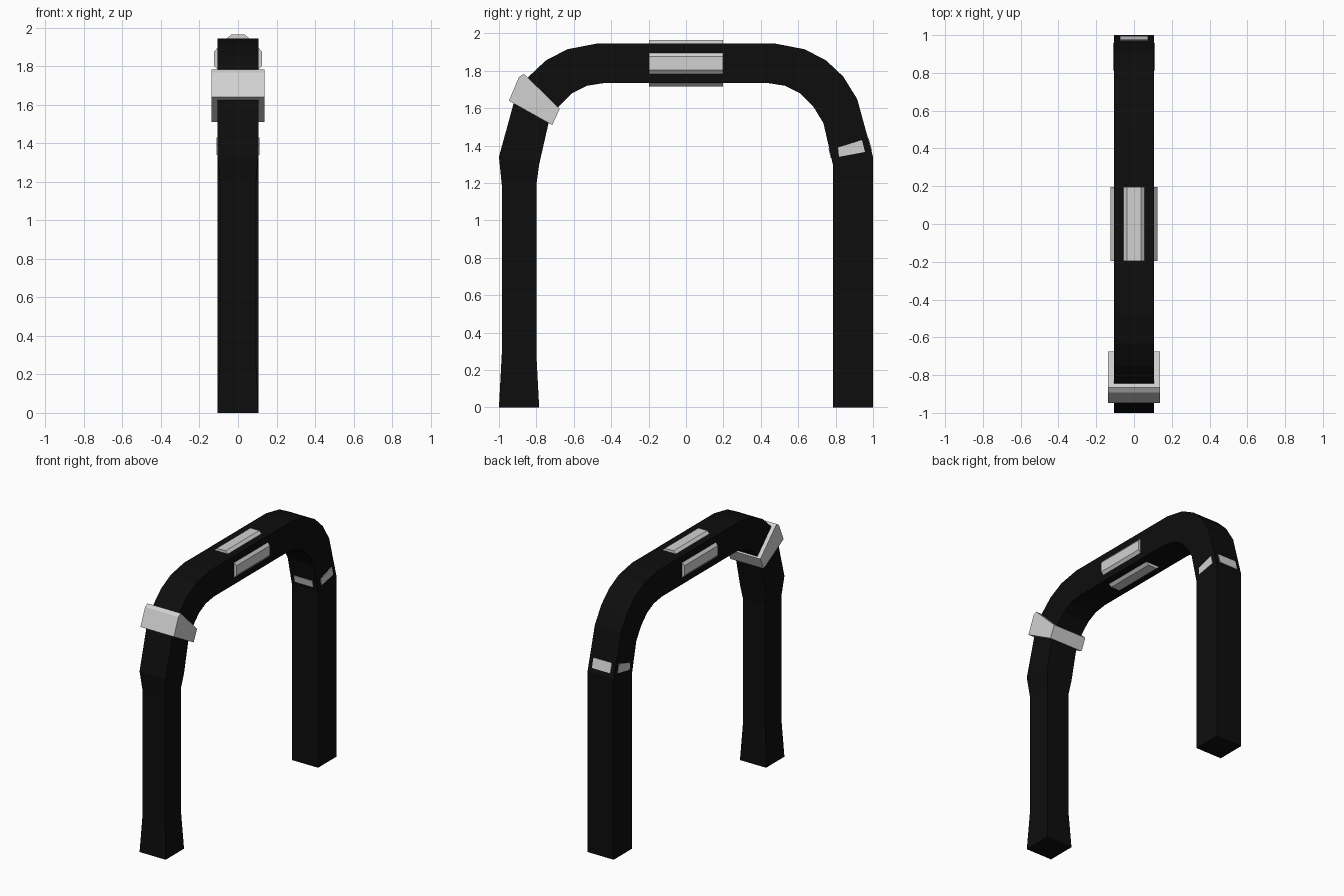
import bpy, bmesh
from mathutils import Vector

if "Cube" in bpy.data.objects:
    bpy.data.objects.remove(bpy.data.objects["Cube"])


def material(name, v):
    m = bpy.data.materials.new(name)
    m.diffuse_color = (v, v, v, 1)
    m.use_nodes = True
    m.node_tree.nodes["Principled BSDF"].inputs["Base Color"].default_value = m.diffuse_color
    return m


BLACK = material("black plastic", 0.004)
GREY = material("light grey", 0.64)


def finish(name, bm, mat):
    bmesh.ops.recalc_face_normals(bm, faces=bm.faces)
    me = bpy.data.meshes.new(name)
    bm.to_mesh(me)
    bm.free()
    me.materials.append(mat)
    ob = bpy.data.objects.new(name, me)
    bpy.context.collection.objects.link(ob)
    return ob


def loft(name, rings, mat):
    """Skin a list of equal-length point loops and cap both ends."""
    bm = bmesh.new()
    loops = [[bm.verts.new(p) for p in r] for r in rings]
    n = len(loops[0])
    for a, b in zip(loops, loops[1:]):
        for i in range(n):
            j = (i + 1) % n
            bm.faces.new((a[i], a[j], b[j], b[i]))
    bm.faces.new(loops[0])
    bm.faces.new(loops[-1])
    return finish(name, bm, mat)


def plate(name, quad, normal, t=0.004):
    """Thin plate lying on the surface."""
    n = Vector(normal).normalized() * t
    quad = [Vector(p) for p in quad]
    return loft(name, [[p - n for p in quad], [p + n for p in quad]], GREY)


# Arch: square tube, sections given as outer y, outer z, inner y, inner z
W = 0.107
bend = [(1.0, 1.34, .785, 1.30), (.915, 1.65, .735, 1.52), (.84, 1.77, .68, 1.61),
        (.75, 1.855, .61, 1.68), (.635, 1.915, .53, 1.72), (.48, 1.945, .435, 1.735),
        (.31, 1.945, .31, 1.735)]
grip = [(1.0, 0, .785, 0, W), (.985, .285, .80, .285, .092), (.985, 1.19, .80, 1.19, .092)]


def section(s, side, w=W):
    oy, oz, iy, iz = s[:4]
    return [(-w, side * oy, oz), (w, side * oy, oz), (w, side * iy, iz), (-w, side * iy, iz)]


rings = [section(s, -1, s[4]) for s in grip]          # narrowed front leg
rings += [section(s, -1) for s in bend]
rings += [section(s, 1) for s in reversed(bend)]
rings += [section((1.0, 0, .785, 0), 1)]              # straight back leg
loft("arch_tube", rings, BLACK)

# Clamp: wedge-shaped collar around the front bend
wedge = [(-.947, 1.64), (-.893, 1.767), (-.866, 1.784), (-.675, 1.597), (-.715, 1.51)]
loft("clamp_collar", [[(x, y, z) for y, z in wedge] for x in (-.137, .137)], GREY)

# Bevelled strips on all four sides of the top bar
CZ = 1.84
strip = [(-.056, .098), (-.056, .107), (-.036, .124), (.036, .124), (.056, .107), (.056, .098)]
for name, ux, uz in (("top", 0, 1), ("bottom", 0, -1), ("right", 1, 0), ("left", -1, 0)):
    loft(name + "_strip",
         [[(a * uz + d * ux, y, CZ + d * uz - a * ux) for a, d in strip] for y in (-.197, .197)],
         GREY)

# Flush light patches around the top of the back leg
for name, s in (("right", 1), ("left", -1)):
    plate(name + "_patch", [(s * W, .813, 1.39), (s * W, .941, 1.43),
                            (s * W, .957, 1.366), (s * W, .818, 1.34)], (s, 0, 0))


def y_patch(name, s0, s1, z0, z1, sign):
    dy, dz = s1[0] - s0[0], s1[1] - s0[1]
    y0, y1 = (s0[0] + dy * (z - s0[1]) / dz for z in (z0, z1))
    plate(name, [(-.075, y0, z0), (.075, y0, z0), (.075, y1, z1), (-.075, y1, z1)],
          (0, sign * dz, -sign * dy))


y_patch("outer_patch", bend[0][:2], bend[1][:2], 1.37, 1.44, 1)
y_patch("inner_patch", bend[0][2:], bend[1][2:], 1.335, 1.385, -1)
